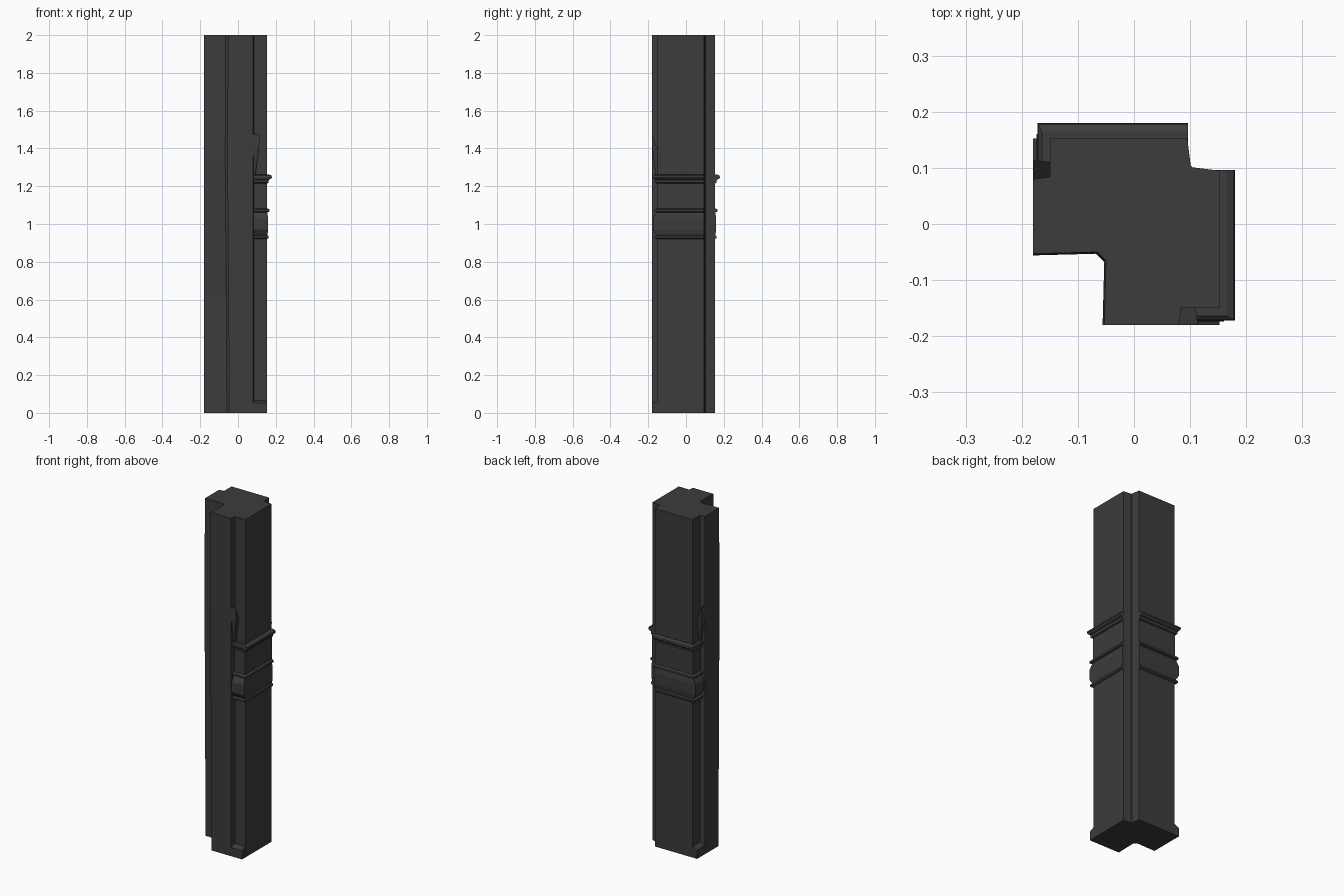
import bpy, bmesh

if "Cube" in bpy.data.objects:
    bpy.data.objects.remove(bpy.data.objects["Cube"])

stone = bpy.data.materials.new("dark_stone")
stone.diffuse_color = (0.045, 0.045, 0.045, 1)
stone.use_nodes = True
stone.node_tree.nodes["Principled BSDF"].inputs["Base Color"].default_value = stone.diffuse_color


def loft(name, rings, mirrored=False):
    """Skin equal-length rings of points and cap both ends."""
    bm = bmesh.new()
    loops = []
    for ring in rings:
        pts = [(p[1], p[0], p[2]) if mirrored else p for p in ring]
        loops.append([bm.verts.new(p) for p in pts])
    n = len(loops[0])
    for a, b in zip(loops, loops[1:]):
        for i in range(n):
            j = (i + 1) % n
            bm.faces.new((a[i], a[j], b[j], b[i]))
    bm.faces.new(loops[0])
    bm.faces.new(loops[-1])
    bmesh.ops.recalc_face_normals(bm, faces=bm.faces)
    mesh = bpy.data.meshes.new(name)
    bm.to_mesh(mesh)
    bm.free()
    mesh.materials.append(stone)
    ob = bpy.data.objects.new(name, mesh)
    bpy.context.collection.objects.link(ob)
    return ob


# Main corner shaft: half of the plan outline, reflected across the diagonal y = x
def plan(inner, z):
    half = [(inner - 0.004, inner - 0.004), (inner + 0.003, inner - 0.012),
            (inner, -0.18), (0.08, -0.18), (0.084, -0.15), (0.153, -0.15),
            (0.153, 0.095), (0.104, 0.101), (0.101, 0.104)]
    half[0] = (inner - 0.012, inner + 0.003)
    right = half[1:-1]
    outline = right + [(y, x) for x, y in reversed(right)]
    return [(x, y, z) for x, y in outline]


loft("corner_shaft", [plan(-0.047, 0), plan(-0.050, 0.6), plan(-0.056, 1.35),
                      plan(-0.053, 2.0)])

# Moulding profile: projection on side face, projection on recessed face, height
PROFILE = [(-0.02, -0.02, 0.920), (0.002, 0.004, 0.920), (0.009, 0.018, 0.926),
           (0.009, 0.018, 0.936), (0.002, 0.006, 0.941),
           (0.007, 0.024, 0.970), (0.007, 0.024, 1.030),
           (0.002, 0.006, 1.062), (0.013, 0.018, 1.066), (0.013, 0.018, 1.077),
           (0.001, 0.004, 1.083), (0.001, 0.004, 1.215), (0.009, 0.012, 1.219),
           (0.010, 0.014, 1.234), (0.020, 0.018, 1.238), (0.027, 0.022, 1.246),
           (0.025, 0.021, 1.256), (0.012, 0.014, 1.262), (-0.02, -0.02, 1.262)]

for side, mirrored in (("right", False), ("back", True)):
    # Banded capital sweeping around the outer corner
    loft(side + "_capital_bands", [
        [(0.078, -0.15 - f, z) for d, f, z in PROFILE],
        [(0.153 + d, -0.15 - f, z) for d, f, z in PROFILE],
        [(0.153 + d, 0.096, z) for d, f, z in PROFILE]], mirrored)

    # Plinth block closing the recess at the foot
    loft(side + "_plinth_block", [
        [(0.07, -0.14, z), (0.07, -y, z), (0.1525, -y, z), (0.1525, -0.14, z)]
        for z, y in ((0, 0.18), (0.052, 0.18), (0.065, 0.15))], mirrored)

    # Tapered stop where the upper recess begins
    outline = [(-0.18, 1.475, 0.114), (-0.148, 1.39, 0.110),
               (-0.148, 1.258, 0.092), (-0.160, 1.258, 0.090),
               (-0.18, 1.40, 0.112)]
    loft(side + "_recess_stop", [
        [(0.077, y, z) for y, z, x in outline],
        [(x, y, z) for y, z, x in outline]], mirrored)
